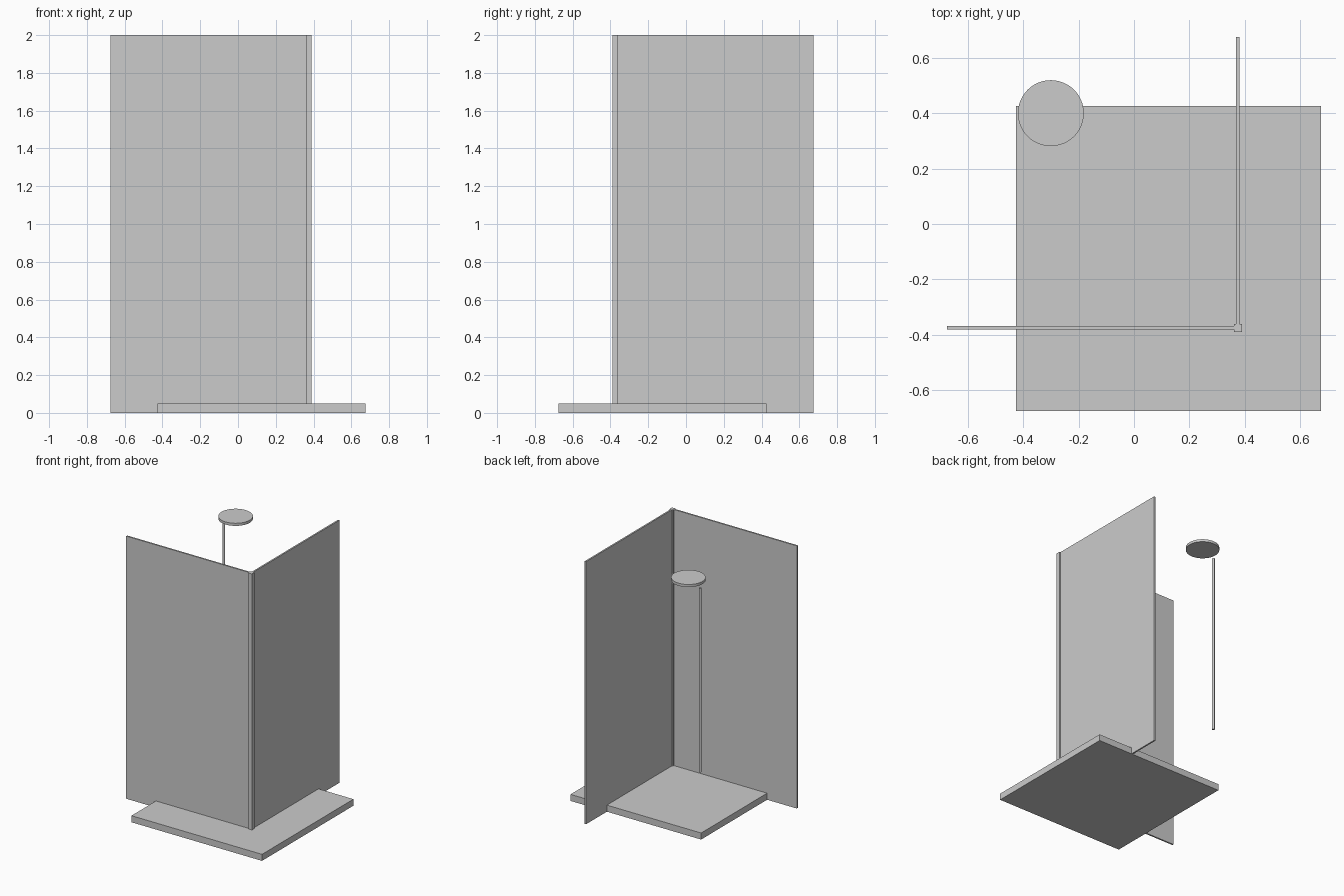
import bpy

if "Cube" in bpy.data.objects:
    bpy.data.objects.remove(bpy.data.objects["Cube"])

grey = bpy.data.materials.new("light grey")
grey.diffuse_color = (0.6, 0.6, 0.6, 1)
grey.use_nodes = True
grey.node_tree.nodes["Principled BSDF"].inputs["Base Color"].default_value = grey.diffuse_color


def box(name, lo, hi):
    """Axis-aligned box between two corners."""
    bpy.ops.mesh.primitive_cube_add(size=1, location=[(a + b) / 2 for a, b in zip(lo, hi)])
    ob = bpy.context.object
    ob.name = name
    ob.scale = [b - a for a, b in zip(lo, hi)]
    bpy.ops.object.transform_apply(location=False, rotation=False, scale=True)
    ob.data.materials.append(grey)


def cylinder(name, x, y, z0, z1, radius, sides):
    """Upright cylinder from z0 to z1."""
    bpy.ops.mesh.primitive_cylinder_add(vertices=sides, radius=radius, depth=z1 - z0,
                                        location=(x, y, (z0 + z1) / 2))
    ob = bpy.context.object
    ob.name = name
    ob.data.materials.append(grey)
    bpy.ops.object.shade_smooth_by_angle()


C, END, T, P = 0.375, 0.675, 0.006, 0.015   # corner, outer end, half thicknesses

# Shower tray
box("shower_tray", (-0.425, -END, 0), (END, 0.425, 0.05))

# Glass panels meeting at the corner post
box("front_panel", (-END, -C - T, 0), (C, -C + T, 2))
box("side_panel", (C - T, -C, 0), (C + T, END, 2))
box("corner_post", (C - P, -C - P, 0), (C + P, -C + P, 2))

# Riser pipe and round shower head
cylinder("riser_pipe", -0.40, 0.40, 0.50, 1.90, 0.01, 24)
cylinder("shower_head", -0.30, 0.40, 1.935, 1.955, 0.119, 48)
